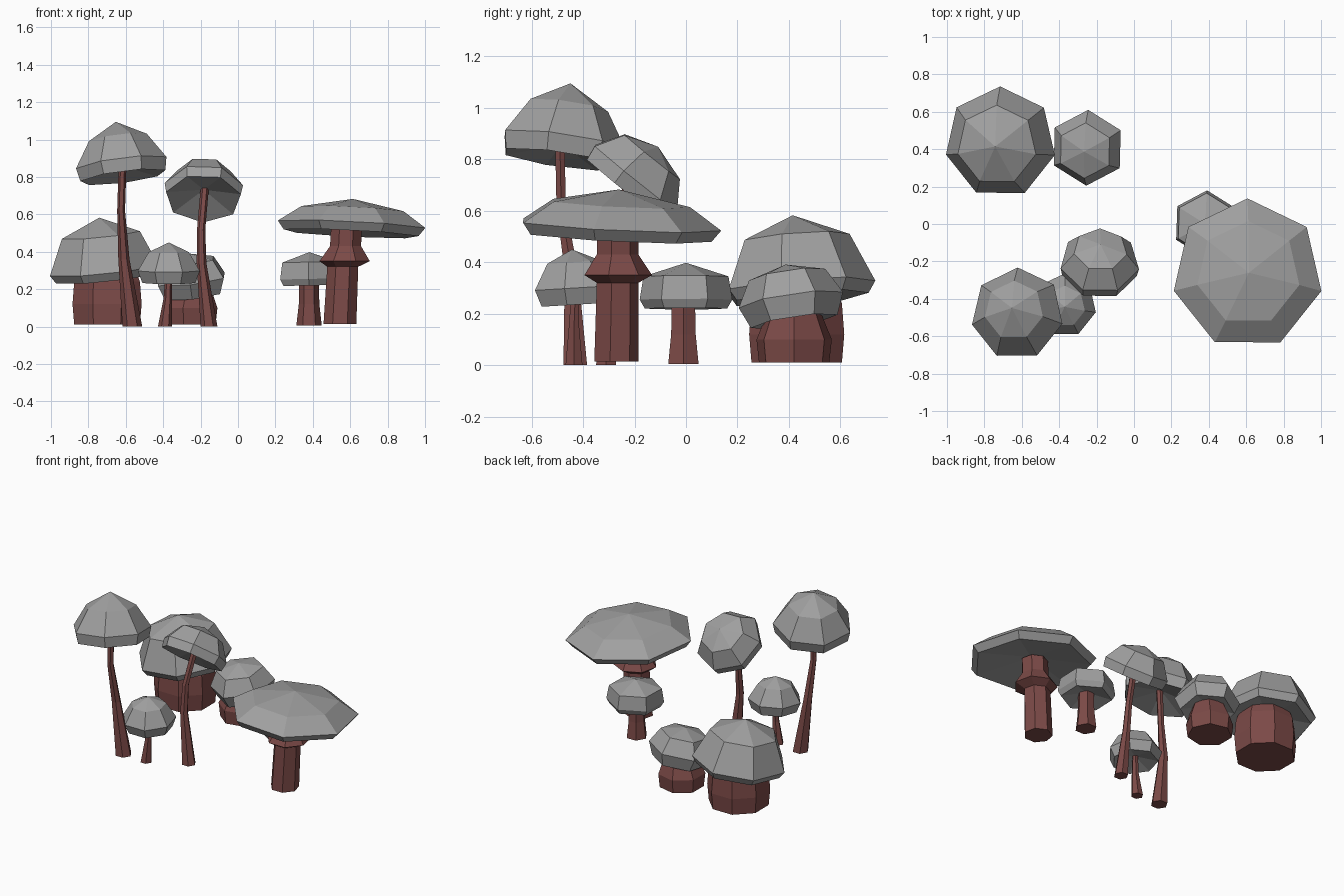
import bpy
import bmesh
import math
from mathutils import Vector

cube = bpy.data.objects.get("Cube")
if cube:
    bpy.data.objects.remove(cube)


def make_material(name, color):
    mat = bpy.data.materials.new(name)
    mat.use_nodes = True
    mat.diffuse_color = color
    mat.node_tree.nodes["Principled BSDF"].inputs["Base Color"].default_value = color
    return mat


CAP = make_material("cap grey", (0.35, 0.35, 0.35, 1))
STEM = make_material("stem reddish brown", (0.2, 0.068, 0.063, 1))


def loft(name, rings, sides, turn, mat, axis=(0, 0, 1)):
    """Skin rings of (centre, radius) around an axis; a zero radius makes a tip."""
    spin = Vector((0, 0, 1)).rotation_difference(Vector(axis))
    bm = bmesh.new()
    loops = []
    for centre, radius in rings:
        count = sides if radius else 1
        loop = []
        for i in range(count):
            a = math.radians(turn) + math.tau * i / sides
            offset = Vector((math.cos(a), math.sin(a), 0)) * radius
            loop.append(bm.verts.new(Vector(centre) + spin @ offset))
        loops.append(loop)
    for low, high in zip(loops, loops[1:]):
        for i in range(sides):
            j = (i + 1) % sides
            if len(low) == 1:
                bm.faces.new((low[0], high[j], high[i]))
            elif len(high) == 1:
                bm.faces.new((low[i], low[j], high[0]))
            else:
                bm.faces.new((low[i], low[j], high[j], high[i]))
    if len(loops[0]) > 1:
        bm.faces.new(loops[0][::-1])
    if len(loops[-1]) > 1:
        bm.faces.new(loops[-1])
    bmesh.ops.recalc_face_normals(bm, faces=bm.faces)
    mesh = bpy.data.meshes.new(name)
    bm.to_mesh(mesh)
    bm.free()
    mesh.materials.append(mat)
    obj = bpy.data.objects.new(name, mesh)
    bpy.context.collection.objects.link(obj)


def cap(name, base, axis, profile, hollow, sides=7, turn=90):
    """Faceted cap with a hollow underside; profile is (radius, height) along its axis."""
    n = Vector(axis).normalized()
    rings = [(Vector(base) + n * h, r) for r, h in [(0, hollow)] + profile]
    loft(name, rings, sides, turn, CAP, n)


def stem(name, path, sides, turn=0):
    """Stem through points of (x, y, z, radius)."""
    loft(name, [(p[:3], p[3]) for p in path], sides, turn, STEM)


# Tall slender mushroom
cap("tall_cap", (-0.615, -0.49, 0.80), (-0.13, 0.14, 1),
    [(0.235, 0), (0.25, 0.07), (0.16, 0.21), (0, 0.3)], 0.06)
stem("tall_stem", [(-0.565, -0.43, 0, 0.053), (-0.61, -0.445, 0.36, 0.03),
                   (-0.625, -0.485, 0.62, 0.021), (-0.617, -0.49, 0.87, 0.021)], 6)

# Bent mushroom with a strongly tilted cap
cap("tilted_cap", (-0.185, -0.24, 0.685), (0.03, 0.62, 0.77),
    [(0.205, 0), (0.215, 0.06), (0.145, 0.165), (0, 0.21)], 0.06)
stem("tilted_stem", [(-0.155, -0.31, 0, 0.045), (-0.195, -0.305, 0.34, 0.026),
                     (-0.197, -0.285, 0.52, 0.022), (-0.178, -0.21, 0.74, 0.022)], 6)

# Small thin mushroom
cap("little_cap", (-0.37, -0.43, 0.235), (0, -0.06, 1),
    [(0.145, 0), (0.17, 0.065), (0.11, 0.165), (0, 0.215)], 0.04)
stem("little_stem", [(-0.39, -0.435, 0, 0.038), (-0.375, -0.435, 0.15, 0.023),
                     (-0.37, -0.43, 0.28, 0.018)], 6)

# Large stout mushroom
cap("stout_cap", (-0.71, 0.44, 0.26), (-0.1, -0.08, 1),
    [(0.27, 0), (0.3, 0.045), (0.215, 0.235), (0, 0.325)], 0.05)
stem("stout_stem", [(-0.70, 0.43, 0.01, 0.19), (-0.70, 0.43, 0.12, 0.2),
                    (-0.70, 0.43, 0.24, 0.19), (-0.70, 0.43, 0.32, 0.16)], 8, 22.5)

# Medium stout mushroom
cap("medium_cap", (-0.24, 0.42, 0.17), (-0.12, -0.15, 1),
    [(0.17, 0), (0.205, 0.085), (0.15, 0.185), (0, 0.225)], 0.04, 6, 88)
stem("medium_stem", [(-0.26, 0.42, 0.01, 0.14), (-0.26, 0.42, 0.1, 0.15),
                     (-0.25, 0.42, 0.22, 0.1)], 7)

# Small round mushroom
cap("round_cap", (0.385, 0, 0.22), (-0.02, 0, 1),
    [(0.16, 0), (0.18, 0.035), (0.165, 0.125), (0, 0.178)], 0.04, 6, 88)
stem("round_stem", [(0.38, -0.01, 0.005, 0.068), (0.38, -0.01, 0.12, 0.055),
                    (0.38, -0.01, 0.25, 0.052)], 6)

# Wide flat mushroom with a flared collar on its stem
cap("wide_cap", (0.605, -0.27, 0.498), (0.05, 0.05, 1),
    [(0.37, 0), (0.405, 0.045), (0.28, 0.13), (0, 0.185)], 0.05)
stem("wide_stem", [(0.545, -0.275, 0.015, 0.09), (0.56, -0.27, 0.32, 0.085),
                   (0.57, -0.27, 0.35, 0.138), (0.575, -0.27, 0.43, 0.085),
                   (0.58, -0.27, 0.53, 0.085)], 7, 90)
